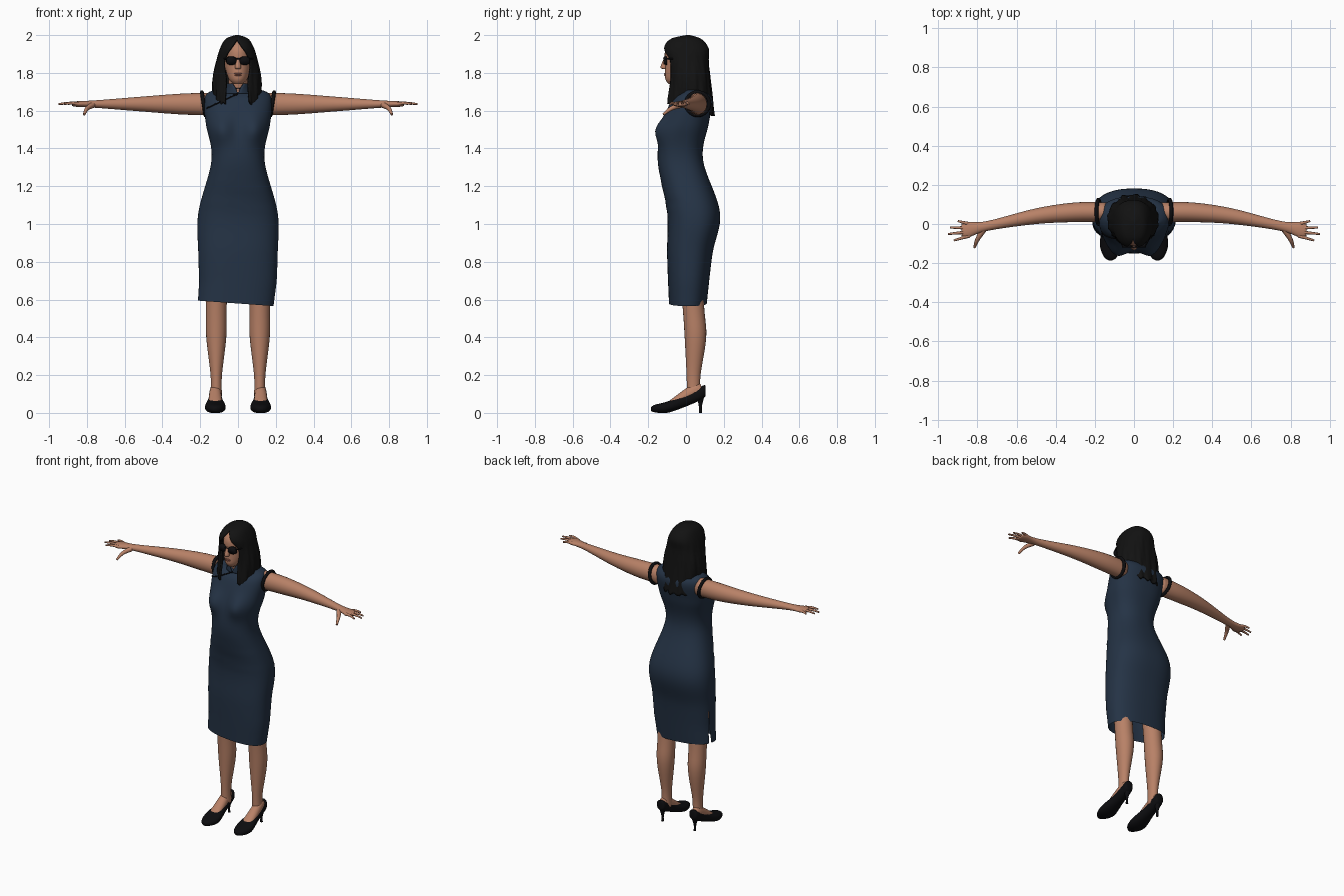
import bpy, bmesh
from math import sin, cos, pi, exp, atan2
from mathutils import Vector
from mathutils.bvhtree import BVHTree

if "Cube" in bpy.data.objects:
    bpy.data.objects.remove(bpy.data.objects["Cube"])


def material(name, rgb):
    m = bpy.data.materials.new(name)
    m.use_nodes = True
    m.diffuse_color = (*rgb, 1)
    bsdf = m.node_tree.nodes["Principled BSDF"]
    bsdf.inputs["Base Color"].default_value = (*rgb, 1)
    bsdf.inputs["Roughness"].default_value = .7
    return m


SKIN = material("warm skin", (.48, .22, .135))
NAVY = material("navy cloth", (.018, .033, .06))
HAIR = material("black hair", (.006, .006, .006))
BLACK = material("black leather", (.004, .004, .005))
LIPS = material("muted lips", (.36, .13, .09))
X, Y, Z = Vector((1, 0, 0)), Vector((0, 1, 0)), Vector((0, 0, 1))
# Loft axis: direction along it, direction of the row offset, direction of the fixed offset
FRAMES = {"x": (X, Y, Z), "y": (Y, Z, X), "z": (Z, Y, X)}


def add_object(name, data, mat):
    data.materials.append(mat)
    ob = bpy.data.objects.new(name, data)
    bpy.context.collection.objects.link(ob)
    return ob


def finish(name, bm, mat):
    bmesh.ops.remove_doubles(bm, verts=bm.verts, dist=.00001)
    bmesh.ops.recalc_face_normals(bm, faces=bm.faces)
    for f in bm.faces:
        f.smooth = True
    mesh = bpy.data.meshes.new(name)
    bm.to_mesh(mesh)
    bm.free()
    return add_object(name, mesh, mat)


def spline(rows, steps):
    """Smoothly interpolate the section rows."""
    last = len(rows) - 1
    for i in range(last):
        near = [rows[min(max(k, 0), last)] for k in range(i - 1, i + 3)]
        for s in range(steps):
            t = s / steps
            yield [q + t * ((r - p) / 2 + t * (p - 2.5 * q + 2 * r - w / 2
                   + t * (1.5 * (q - r) + (w - p) / 2)))
                   for p, q, r, w in zip(*near)]
    yield rows[-1]


def loft(name, axis, rows, mat, at=0, n=24, steps=5, power=2, side=1,
         start=0, caps=(True, True), tweak=None):
    """Rows hold position, offset, two radii and an optional opening angle."""
    along, off, fixed = FRAMES[axis]
    bm = bmesh.new()
    rings = []
    rows = [tuple(r) + (0,) * (5 - len(r)) for r in rows]
    for place, shift, ru, rv, gap in spline(rows, steps):
        ring, gap = [], max(gap, 0)
        for k in range(n + 1):
            t = start + gap + (2 * pi - 2 * gap) * k / n
            s, c = [abs(e) ** (2 / power) * (1 if e > 0 else -1) for e in (sin(t), -cos(t))]
            p = along * place + off * (shift + c * rv) + fixed * (at + s * ru)
            if tweak:
                tweak(p)
            ring.append(bm.verts.new((p.x * side, p.y, p.z)))
        rings.append(ring)
    for a, b in zip(rings, rings[1:]):
        for k in range(n):
            bm.faces.new((a[k], a[k + 1], b[k + 1], b[k]))
    for ring, cap in zip((rings[0], rings[-1]), caps):
        if cap:
            bm.faces.new(ring[:-1])
    return finish(name, bm, mat)


def ball(name, centre, size, mat):
    bm = bmesh.new()
    bmesh.ops.create_uvsphere(bm, u_segments=16, v_segments=10, radius=1)
    bmesh.ops.scale(bm, vec=size, verts=bm.verts)
    bmesh.ops.translate(bm, vec=centre, verts=bm.verts)
    return finish(name, bm, mat)


def cord(name, points, mat, radius, tip=1):
    """Round tube through the points, thinning towards its tip."""
    curve = bpy.data.curves.new(name, "CURVE")
    curve.dimensions = "3D"
    curve.bevel_depth = radius
    curve.bevel_resolution = 3
    curve.use_fill_caps = True
    line = curve.splines.new("BEZIER")
    line.bezier_points.add(len(points) - 1)
    for k, (dot, co) in enumerate(zip(line.bezier_points, points)):
        dot.co = co
        dot.radius = 1 + (tip - 1) * k / (len(points) - 1)
        dot.handle_left_type = dot.handle_right_type = "AUTO"
    return add_object(name, curve, mat)


# Dress with bust, tilted hem and a slit on the right side
def shape_dress(p):
    if p.y < 0:
        p.y -= .045 * exp(-((abs(p.x) - .09) / .06) ** 2 - ((p.z - 1.5) / .07) ** 2)
        p.y -= .003 * sin(p.z * 70 + p.x * 9) * exp(-((p.z - 1.15) / .07) ** 2)
    flare = max(0, .7 - p.z)
    p.z -= .6 * p.x * flare
    p.x -= .1 * flare


dress = loft("dress", "z", [
    (.58, .01, .2, .1, .07), (.84, .02, .21, .12), (1.06, .04, .21, .14),
    (1.34, -.03, .14, .12), (1.53, 0, .17, .12), (1.65, .03, .18, .11),
    (1.7, .04, .15, .07), (1.72, .01, .06, .05)], NAVY, n=64, steps=8, power=2.4,
    start=-1.8, caps=(False, True), tweak=shape_dress)

# Standing collar, open at the throat
collar = loft("collar", "z", [(1.69, .01, .07, .07), (1.72, 0, .06, .06, .2),
                              (1.745, 0, .06, .06, .5)], NAVY, caps=(False, False))
collar.modifiers.new("thickness", "SOLIDIFY").thickness = .006

# Diagonal piping laid on the chest, with knots
bm = bmesh.new()
bm.from_mesh(dress.data)
surface = BVHTree.FromBMesh(bm)
bm.free()
path = []
for k in range(12):
    hit = surface.ray_cast(Vector((-.015 * k, -1, 1.69 - .007 * k)), Y)[0]
    if hit:
        path.append(hit)
cord("chest_piping", path, BLACK, .004)
for k in (1, 5):
    ball("knot_button", path[k], (.012, .006, .006), BLACK)

# Neck and head
loft("neck", "z", [(1.68, .02, .05, .05), (1.8, 0, .05, .05)], SKIN)
loft("head", "z", [
    (1.74, -.07, .02, .02), (1.77, -.04, .05, .07), (1.84, -.01, .07, .1),
    (1.92, 0, .07, .11), (1.97, 0, .04, .07), (1.98, 0, .01, .02)], SKIN, n=32)
loft("nose", "z", [(1.88, -.11, .007, .006), (1.83, -.117, .016, .018),
                   (1.82, -.11, .01, .01)], SKIN, n=12)
ball("upper_lip", (0, -.11, 1.796), (.021, .006, .004), LIPS)
ball("lower_lip", (0, -.11, 1.788), (.018, .006, .005), LIPS)

# Sunglasses
for s in (1, -1):
    loft("lens", "y", [(-.12, 1.865, .026, .02), (-.1, 1.865, .028, .023)],
         BLACK, at=s * .035, n=20, steps=1, power=3)
    cord("temple", [(s * .06, -.11, 1.875), (s * .08, -.06, 1.875), (s * .08, 0, 1.87)],
         BLACK, .004)
cord("bridge", [(-.015, -.118, 1.875), (.015, -.118, 1.875)], BLACK, .003)


# Long wavy hair framing the face, longer at the back
def shape_hair(p):
    a = atan2(p.x, p.y)
    low = max(0, (1.95 - p.z) / .3)
    wave = 1 + .025 * low * (sin(a * 15 + p.z * 12) + .6 * sin(a * 26 - p.z * 20))
    p.x *= wave
    p.y *= wave
    drop = max(0, (1.8 - p.z) / .16)
    p.z -= drop * (.24 * (p.y + .1) + .008 * sin(a * 19))


hair = loft("hair", "z", [
    (1.64, .02, .12, .13, .5), (1.76, .02, .13, .11, .4), (1.86, .01, .11, .11, .6),
    (1.93, 0, .09, .12, .3), (1.98, 0, .06, .08), (2, .01, .01, .01)],
    HAIR, at=-.005, n=80, steps=8, power=2.4, caps=(False, True), tweak=shape_hair)
hair.modifiers.new("thickness", "SOLIDIFY").thickness = .012

# Limbs, built once for each side
fingers = {"little": .9, "ring": .94, "middle": .95, "index": .92}
for s, label in ((1, "left_"), (-1, "right_")):
    loft(label + "arm", "x", [
        (.14, .06, .06, .05), (.3, .06, .055, .05), (.5, .04, .04, .04),
        (.75, -.01, .02, .025), (.85, -.03, .015, .04), (.88, -.03, .01, .03)],
        SKIN, at=1.635, side=s)
    for k, (name, reach) in enumerate(fingers.items()):
        root, tip = -.02 * k, .015 - .033 * k
        cord(label + name + "_finger", [
            (s * .84, root, 1.635), (s * (.84 + reach) / 2, (root + tip) / 2, 1.64),
            (s * reach, tip, 1.635)], SKIN, .01, tip=.5)
    cord(label + "thumb", [(s * .77, -.03, 1.63), (s * .8, -.08, 1.61),
                           (s * .815, -.12, 1.58)], SKIN, .016, tip=.4)

    # Armhole trim
    bpy.ops.mesh.primitive_torus_add(
        major_radius=.062, minor_radius=.01, major_segments=32, minor_segments=8,
        location=(s * .182, .062, 1.637), rotation=(0, s * (pi / 2 + .15), 0))
    trim = bpy.context.object
    trim.name = label + "armhole_trim"
    trim.data.materials.append(BLACK)
    bpy.ops.object.shade_smooth()

    # Leg and foot
    loft(label + "leg", "z", [
        (.09, .04, .03, .035), (.2, .04, .03, .037), (.4, .05, .053, .057),
        (.55, .04, .055, .057), (.8, .02, .06, .06)], SKIN, at=.115, side=s)
    loft(label + "foot", "y", [
        (-.1, .045, .03, .01), (-.05, .063, .035, .03), (.04, .11, .03, .045),
        (.08, .115, .024, .035)], SKIN, at=.12, side=s)

    # Pump and heel
    loft(label + "shoe", "y", [
        (-.186, .02, .01, .01), (-.165, .023, .035, .02), (-.1, .03, .055, .03),
        (0, .067, .037, .033), (.09, .11, .03, .035), (.104, .12, .014, .02)],
        BLACK, at=.12, power=2.3, side=s)
    loft(label + "heel", "z", [(0, .077, .008, .008), (.04, .076, .008, .009),
                               (.095, .078, .025, .022)], BLACK, at=.12, n=12, side=s)
